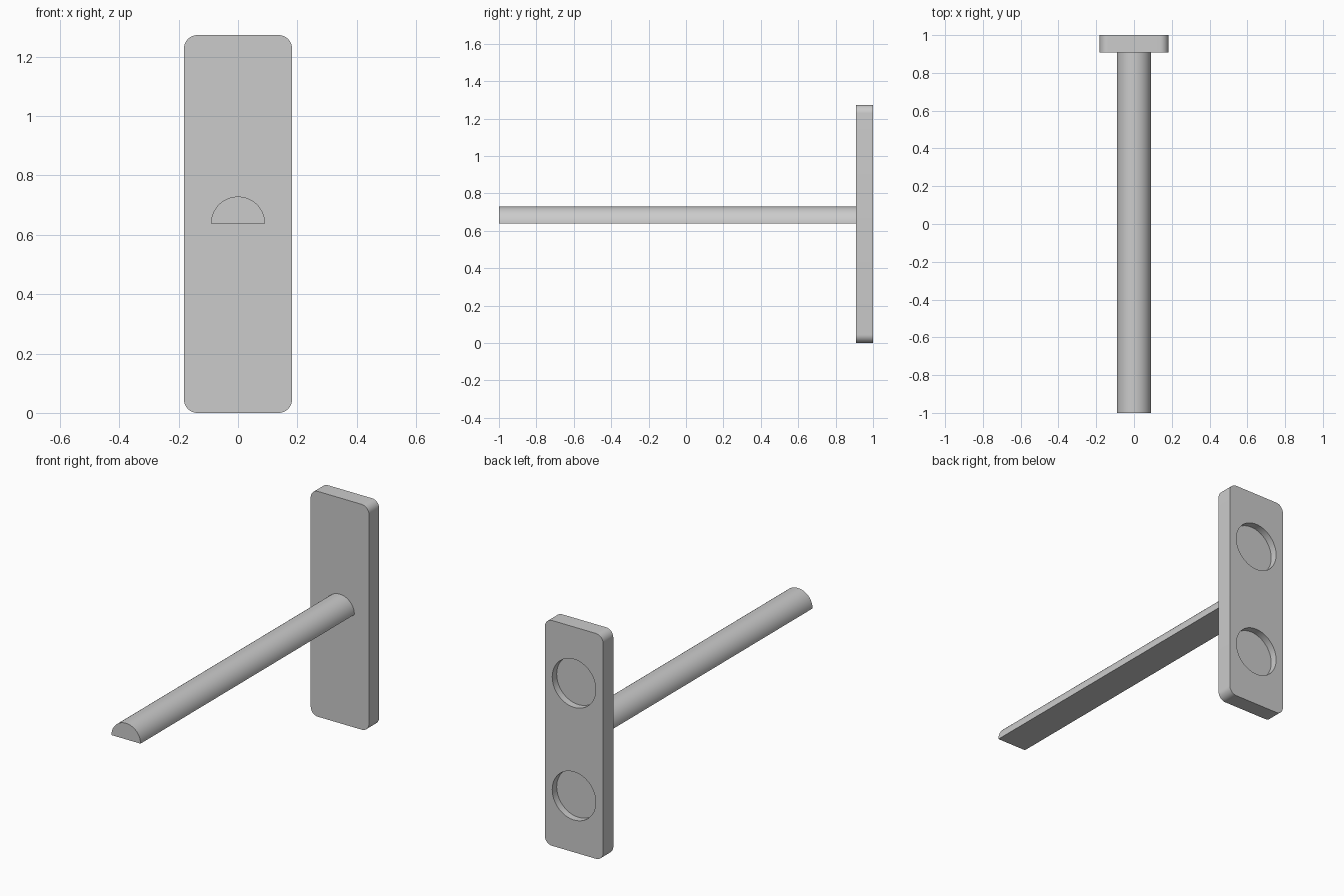
import bpy, bmesh, math
from mathutils import Matrix

cube = bpy.data.objects.get("Cube")
if cube:
    bpy.data.objects.remove(cube, do_unlink=True)

WIDTH, HEIGHT, THICK = 0.364, 1.273, 0.091
CORNER, ROD_R = 0.045, 0.091
POCKET_R, POCKET_DEPTH = 0.136, 0.04
FRONT = 1 - THICK

grey = bpy.data.materials.new("light grey")
grey.use_nodes = True
grey.diffuse_color = (0.6, 0.6, 0.6, 1)
grey.node_tree.nodes["Principled BSDF"].inputs["Base Color"].default_value = grey.diffuse_color


def arc(cx, cz, r, start, end, steps):
    """Points of an arc in the x-z plane, angles in degrees."""
    angles = [math.radians(start + (end - start) * i / steps) for i in range(steps + 1)]
    return [(cx + r * math.cos(a), cz + r * math.sin(a)) for a in angles]


def extrude_profile(name, points, y0, y1):
    """Solid prism from an x-z outline, running from y0 to y1."""
    bm = bmesh.new()
    face = bm.faces.new([bm.verts.new((x, y0, z)) for x, z in points])
    result = bmesh.ops.extrude_face_region(bm, geom=[face])
    moved = [v for v in result["geom"] if isinstance(v, bmesh.types.BMVert)]
    bmesh.ops.translate(bm, verts=moved, vec=(0, y1 - y0, 0))
    bmesh.ops.recalc_face_normals(bm, faces=bm.faces)
    mesh = bpy.data.meshes.new(name)
    bm.to_mesh(mesh)
    bm.free()
    mesh.materials.append(grey)
    obj = bpy.data.objects.new(name, mesh)
    bpy.context.collection.objects.link(obj)
    return obj


def smooth(obj):
    bpy.ops.object.select_all(action="DESELECT")
    obj.select_set(True)
    bpy.context.view_layer.objects.active = obj
    bpy.ops.object.shade_smooth_by_angle(angle=math.radians(30))


# Upright plate with rounded corners
dx, low, high = WIDTH / 2 - CORNER, CORNER, HEIGHT - CORNER
outline = []
for i, (cx, cz) in enumerate([(dx, high), (-dx, high), (-dx, low), (dx, low)]):
    outline += arc(cx, cz, CORNER, 90 * i, 90 * i + 90, 10)
plate = extrude_profile("back_plate", outline, FRONT, 1)

# Two round blind pockets in the rear face
for label, fraction in (("lower", 0.25), ("upper", 0.75)):
    circle = arc(0, HEIGHT * fraction, POCKET_R, 0, 360, 64)[:-1]
    cutter = extrude_profile(label + "_pocket_cutter", circle, 1 - POCKET_DEPTH, 1.1)
    cutter.hide_render = True
    cut = plate.modifiers.new(label + "_pocket", "BOOLEAN")
    cut.operation = "DIFFERENCE"
    cut.solver = "EXACT"
    cut.object = cutter
    bpy.context.view_layer.objects.active = plate
    bpy.ops.object.modifier_apply(modifier=cut.name)
    bpy.data.objects.remove(cutter, do_unlink=True)
smooth(plate)

# Half-round arm, flat side down
arm = extrude_profile("half_round_arm", arc(0, 0.638, ROD_R, 0, 180, 40), -1, FRONT)
smooth(arm)
